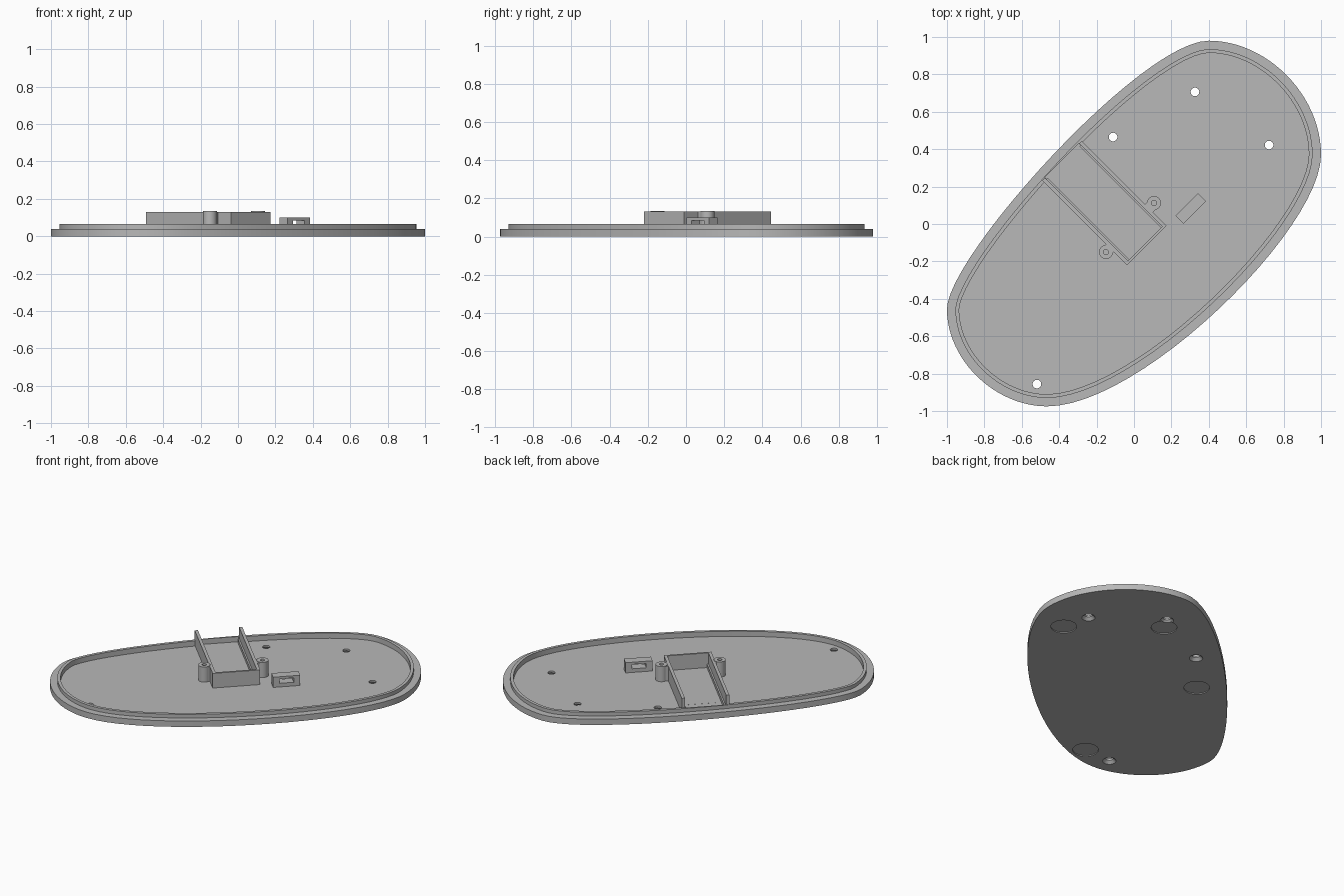
import bpy, bmesh, math
from mathutils import Vector

if "Cube" in bpy.data.objects:
    bpy.data.objects.remove(bpy.data.objects["Cube"])

R2 = math.sqrt(0.5)
FLOOR = 0.03
grey = bpy.data.materials.new("plain_grey")
grey.diffuse_color = (0.48, 0.48, 0.48, 1)
grey.use_nodes = True
grey.node_tree.nodes["Principled BSDF"].inputs["Base Color"].default_value = grey.diffuse_color
parts = []


def finish(bm, name):
    bmesh.ops.recalc_face_normals(bm, faces=bm.faces)
    me = bpy.data.meshes.new(name)
    bm.to_mesh(me)
    bm.free()
    ob = bpy.data.objects.new(name, me)
    me.materials.append(grey)
    bpy.context.collection.objects.link(ob)
    parts.append(ob)
    return ob


def slab(name, a0, a1, b0, b1, z0, z1):
    """Box in a frame turned 45 degrees: a runs to lower right, b to upper right."""
    bm = bmesh.new()
    bmesh.ops.create_cube(bm, size=1)
    for v in bm.verts:
        a = a1 if v.co.x > 0 else a0
        b = b1 if v.co.y > 0 else b0
        v.co = ((a + b) * R2, (b - a) * R2, z1 if v.co.z > 0 else z0)
    return finish(bm, name)


def cone(name, x, y, z0, z1, r0, r1, n=32):
    bm = bmesh.new()
    bmesh.ops.create_cone(bm, cap_ends=True, segments=n, radius1=r0, radius2=r1, depth=z1 - z0)
    bmesh.ops.translate(bm, verts=bm.verts, vec=(x, y, (z0 + z1) / 2))
    return finish(bm, name)


def cut(ob, cutter):
    mod = ob.modifiers.new("cut", 'BOOLEAN')
    mod.operation, mod.solver, mod.object = 'DIFFERENCE', 'EXACT', cutter
    bpy.context.view_layer.update()
    me = bpy.data.meshes.new_from_object(ob.evaluated_get(bpy.context.evaluated_depsgraph_get()))
    ob.modifiers.clear()
    ob.data = me
    parts.remove(cutter)
    bpy.data.objects.remove(cutter)


# Egg-shaped outline from four curve segments, clockwise
segments = [
    ((0.40, 0.98), (0.71, 0.98), (1.0, 0.69), (1.0, 0.37)),
    ((1.0, 0.37), (1.0, -0.03), (0.035, -0.975), (-0.465, -0.975)),
    ((-0.465, -0.975), (-0.74, -0.975), (-1.0, -0.73), (-1.0, -0.455)),
    ((-1.0, -0.455), (-1.0, -0.175), (0.04, 0.98), (0.40, 0.98)),
]
outline = []
for seg in segments:
    p = [Vector(q) for q in seg]
    for i in range(24):
        t = i / 24
        s = 1 - t
        outline.append(p[0] * s**3 + p[1] * 3 * s * s * t + p[2] * 3 * s * t * t + p[3] * t**3)


def inset(d):
    n = len(outline)
    res = []
    for i in range(n):
        t = (outline[(i + 1) % n] - outline[i - 1]).normalized()
        res.append(outline[i] + Vector((t.y, -t.x)) * d)
    return res


# Base plate with raised lip
bm = bmesh.new()
rings = []
for d, z in ((0, 0), (0, 0.04), (0.045, 0.04), (0.045, 0.065), (0.065, 0.065), (0.065, FLOOR)):
    rings.append([bm.verts.new((q.x, q.y, z)) for q in inset(d)])
for lo, hi in zip(rings, rings[1:]):
    for i in range(len(lo)):
        j = (i + 1) % len(lo)
        bm.faces.new((lo[i], lo[j], hi[j], hi[i]))
bm.faces.new(rings[0])
bm.faces.new(rings[-1])
plate = finish(bm, "base_plate")

# Lip opening at the compartment mouth
cut(plate, slab("mouth_cutter", -0.513, -0.40, -0.16, 0.095, FLOOR - 0.0005, 0.2))
# Shallow round foot recesses underneath
for x, y in ((0.768, 0.238), (0.284, 0.628), (-0.351, 0.187), (-0.318, -0.846)):
    cut(plate, cone("foot_cutter", x, y, -0.05, 0.006, 0.08, 0.08, 40))
# Countersunk screw holes
for x, y in ((0.326, 0.706), (-0.112, 0.465), (0.722, 0.422), (-0.519, -0.856)):
    cut(plate, cone("sink_cutter", x, y, -0.006, 0.018, 0.048, 0.023))
    cut(plate, cone("hole_cutter", x, y, -0.05, 0.1, 0.023, 0.023))

# Battery compartment: two side walls with low rails, and an end wall
Z0 = FLOOR - 0.004
slab("compartment_wall_left", -0.512, 0.13, -0.182, -0.162, Z0, 0.13)
slab("compartment_wall_right", -0.512, 0.13, 0.097, 0.117, Z0, 0.13)
slab("compartment_rail_left", -0.50, 0.12, -0.163, -0.152, Z0, 0.055)
slab("compartment_rail_right", -0.50, 0.12, 0.087, 0.098, Z0, 0.055)
slab("compartment_end_wall", 0.116, 0.13, -0.181, 0.116, Z0, 0.13)

# Screw bosses beside the compartment, each with a web to the wall
for side, x, y, b0, b1 in (("right", 0.107, 0.112, 0.116, 0.135), ("left", -0.15, -0.15, -0.20, -0.181)):
    a = (x - y) * R2
    boss = cone("screw_boss_" + side, x, y, Z0, 0.134, 0.037, 0.037)
    cut(boss, cone("boss_cutter", x, y, 0.05, 0.2, 0.014, 0.014, 20))
    slab("boss_web_" + side, a - 0.03, a + 0.03, b0, b1, Z0, 0.13)

# Small slotted block
block = slab("slotted_block", 0.126, 0.186, 0.188, 0.358, Z0, 0.10)
cut(block, slab("slot_cutter", 0.05, 0.25, 0.228, 0.318, 0.055, 0.085))

bpy.ops.object.select_all(action='DESELECT')
for ob in parts:
    ob.select_set(True)
bpy.context.view_layer.objects.active = plate
bpy.ops.object.shade_smooth_by_angle(angle=math.radians(30))
